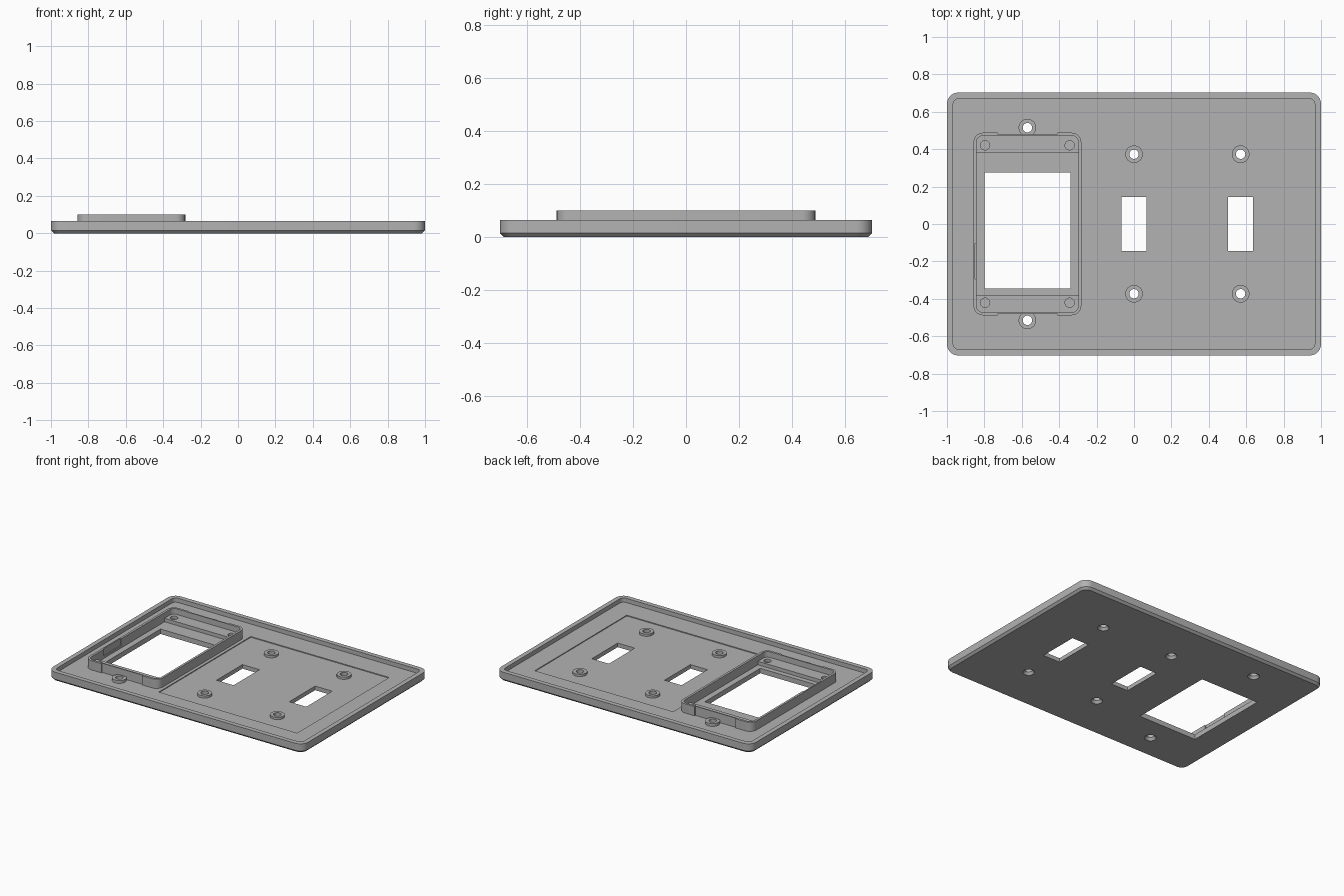
import bpy, bmesh, math

if "Cube" in bpy.data.objects:
    bpy.data.objects.remove(bpy.data.objects["Cube"])

GREY = (0.45, 0.45, 0.45, 1)
mat = bpy.data.materials.new("plain grey plastic")
mat.use_nodes = True
mat.diffuse_color = GREY
mat.node_tree.nodes["Principled BSDF"].inputs["Base Color"].default_value = GREY

FLOOR, RIM, FRAME_TOP = 0.035, 0.065, 0.1
FRAME_X = -0.57


def rounded(cx, cy, hx, hy, r, z, steps=6):
    """Outline of a rounded rectangle."""
    pts = []
    for i, (sx, sy) in enumerate([(1, 1), (-1, 1), (-1, -1), (1, -1)]):
        for k in range(steps + 1):
            a = math.pi / 2 * (i + k / steps)
            pts.append((cx + sx * (hx - r) + r * math.cos(a),
                        cy + sy * (hy - r) + r * math.sin(a), z))
    return pts


def circle(cx, cy, r, z, n=32):
    return [(cx + r * math.cos(2 * math.pi * i / n),
             cy + r * math.sin(2 * math.pi * i / n), z) for i in range(n)]


def loft(name, loops, closed=False):
    """Skin matching loops; cap the ends, or join them into a ring."""
    bm = bmesh.new()
    rings = [[bm.verts.new(p) for p in loop] for loop in loops]
    pairs = list(zip(rings, rings[1:]))
    if closed:
        pairs.append((rings[-1], rings[0]))
    else:
        bm.faces.new(rings[0])
        bm.faces.new(rings[-1])
    n = len(rings[0])
    for a, b in pairs:
        for i in range(n):
            bm.faces.new((a[i], a[(i + 1) % n], b[(i + 1) % n], b[i]))
    bmesh.ops.recalc_face_normals(bm, faces=bm.faces)
    mesh = bpy.data.meshes.new(name)
    bm.to_mesh(mesh)
    bm.free()
    mesh.materials.append(mat)
    ob = bpy.data.objects.new(name, mesh)
    bpy.context.collection.objects.link(ob)
    return ob


def box(name, x0, x1, y0, y1, z0, z1):
    return loft(name, [[(x0, y0, z), (x1, y0, z), (x1, y1, z), (x0, y1, z)]
                       for z in (z0, z1)])


def cut(ob, cutters):
    for c in cutters:
        mod = ob.modifiers.new("cut", 'BOOLEAN')
        mod.operation, mod.solver, mod.object = 'DIFFERENCE', 'EXACT', c
        bpy.context.view_layer.objects.active = ob
        bpy.ops.object.modifier_apply(modifier=mod.name)
        bpy.data.objects.remove(c)


def smooth(ob):
    bpy.ops.object.select_all(action='DESELECT')
    ob.select_set(True)
    bpy.context.view_layer.objects.active = ob
    bpy.ops.object.shade_smooth_by_angle(angle=math.radians(30))


# Shallow tray with a chamfered outer edge and a raised rim
plate = loft("wall_plate", [
    rounded(0, 0, 0.985, 0.688, 0.045, 0),
    rounded(0, 0, 1, 0.703, 0.06, 0.015),
    rounded(0, 0, 1, 0.703, 0.06, RIM),
    rounded(0, 0, 0.967, 0.67, 0.03, RIM),
    rounded(0, 0, 0.967, 0.67, 0.03, FLOOR)])

# Screw positions: (x, y, boss top height)
screws = [(x, s * 0.373, 0.045) for x in (0, 0.57) for s in (1, -1)]
screws += [(FRAME_X, s * 0.515, 0.055) for s in (1, -1)]

# Recessed panel, switch slots, device window and countersunk holes
cutters = [box("panel_cut", -0.26, 0.825, -0.515, 0.515, 0.029, 0.2),
           box("window_cut", -0.8, -0.34, -0.345, 0.275, -0.1, 0.2)]
cutters += [box("slot_cut", x - 0.067, x + 0.067, -0.145, 0.145, -0.1, 0.2)
            for x in (0, 0.57)]
for x, y, top in screws:
    cutters.append(loft("screw_cut", [
        circle(x, y, 0.045, -0.01), circle(x, y, 0.025, 0.018),
        circle(x, y, 0.025, 0.2)]))
cut(plate, cutters)
smooth(plate)

# Screw bosses
for i, (x, y, top) in enumerate(screws):
    smooth(loft(f"screw_boss_{i + 1}", [
        circle(x, y, 0.047, 0.027), circle(x, y, 0.047, top),
        circle(x, y, 0.025, top), circle(x, y, 0.025, 0.027)], closed=True))

# Raised device frame, relieved at both ends and slotted on one side
frame = loft("device_frame", [
    rounded(FRAME_X, 0, 0.288, 0.488, 0.05, FLOOR - 0.003),
    rounded(FRAME_X, 0, 0.288, 0.488, 0.05, FRAME_TOP),
    rounded(FRAME_X, 0, 0.272, 0.472, 0.034, FRAME_TOP),
    rounded(FRAME_X, 0, 0.272, 0.472, 0.034, FLOOR - 0.003)], closed=True)
cut(frame, [box("relief_cut", FRAME_X - 0.16, FRAME_X + 0.16,
                min(s * 0.48, s * 0.6), max(s * 0.48, s * 0.6), 0, 0.2)
            for s in (1, -1)]
    + [box("clip_cut", -0.849, -0.8, -0.295, -0.105, 0.05, 0.2)])
smooth(frame)

# Mounting shelves with blind screw holes inside the frame
for s, label in ((1, "back"), (-1, "front")):
    y0, y1 = sorted((s * 0.38, s * 0.474))
    shelf = box(f"{label}_shelf", FRAME_X - 0.274, FRAME_X + 0.274,
                y0, y1, FLOOR - 0.003, 0.06)
    # clip the shelf corners so they stay inside the rounded frame
    bm = bmesh.new()
    bm.from_mesh(shelf.data)
    edges = [e for e in bm.edges
             if abs(e.verts[0].co.z - e.verts[1].co.z) > 0.01
             and abs(e.verts[0].co.y) > 0.45]
    bmesh.ops.bevel(bm, geom=edges, offset=0.034, segments=5,
                    profile=0.5, affect='EDGES')
    bm.to_mesh(shelf.data)
    bm.free()
    cut(shelf, [loft("hole_cut", [circle(FRAME_X + d * 0.226, s * 0.421, 0.025, 0.04),
                                  circle(FRAME_X + d * 0.226, s * 0.421, 0.025, 0.2)])
                for d in (1, -1)])
    smooth(shelf)
